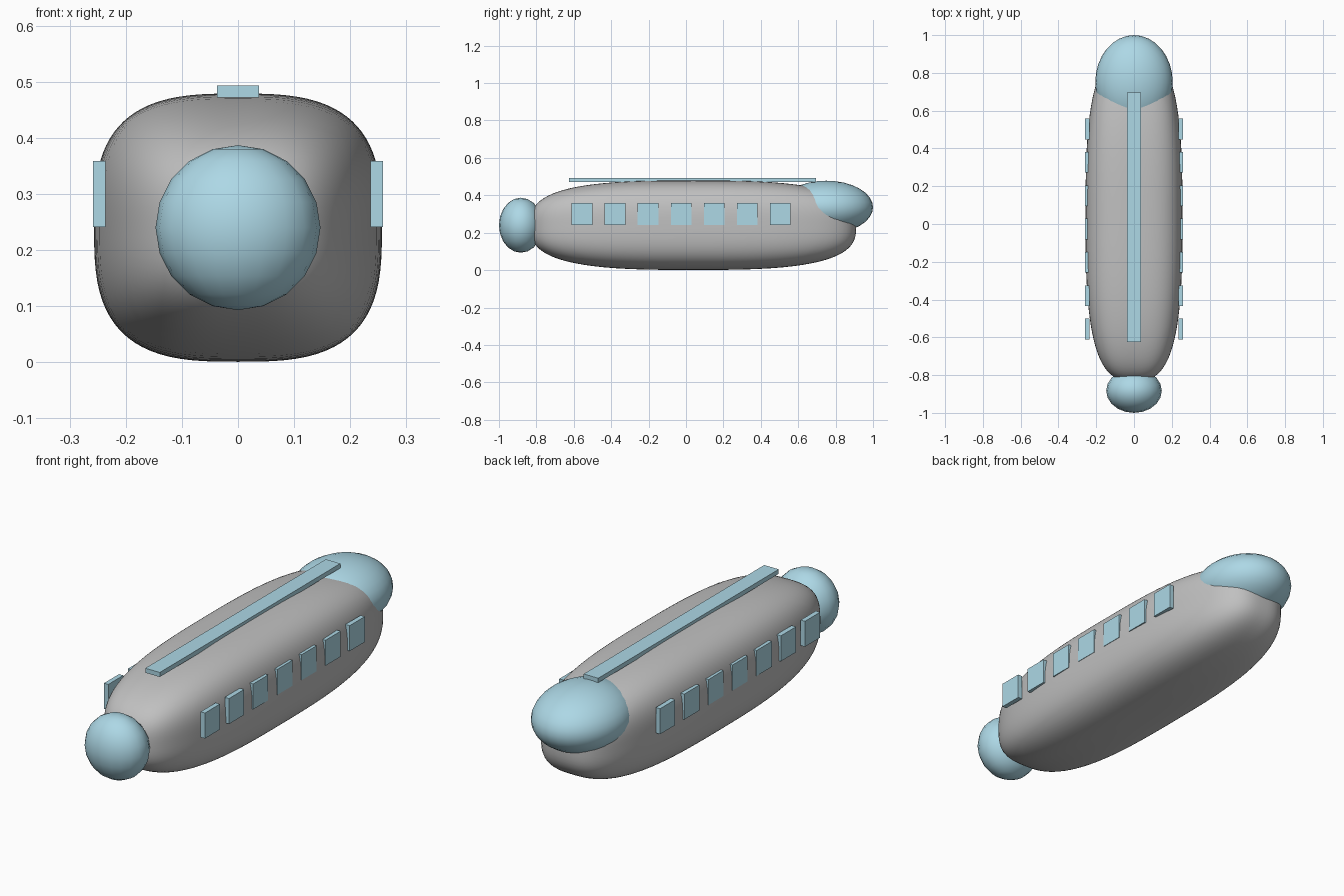
import bpy
import bmesh

default = bpy.data.objects.get("Cube")
if default:
    bpy.data.objects.remove(default)


def make_material(name, color):
    mat = bpy.data.materials.new(name)
    mat.use_nodes = True
    mat.diffuse_color = color
    mat.node_tree.nodes["Principled BSDF"].inputs["Base Color"].default_value = color
    return mat


silver = make_material("silver grey", (0.527, 0.527, 0.527, 1))
blue = make_material("pale blue", (0.418, 0.686, 0.791, 1))


def finish(name, bm, mat, smooth):
    mesh = bpy.data.meshes.new(name)
    bmesh.ops.recalc_face_normals(bm, faces=bm.faces)
    for face in bm.faces:
        face.smooth = smooth
    bm.to_mesh(mesh)
    bm.free()
    mesh.materials.append(mat)
    obj = bpy.data.objects.new(name, mesh)
    bpy.context.collection.objects.link(obj)
    return obj


def place(bm, center, scale):
    bmesh.ops.scale(bm, vec=scale, verts=bm.verts)
    bmesh.ops.translate(bm, vec=center, verts=bm.verts)


def box(name, center, size, mat):
    bm = bmesh.new()
    bmesh.ops.create_cube(bm, size=1)
    place(bm, center, size)
    return finish(name, bm, mat, False)


def ellipsoid(name, center, radii, segments, mat):
    bm = bmesh.new()
    bmesh.ops.create_uvsphere(bm, u_segments=segments, v_segments=segments // 2, radius=1)
    place(bm, center, radii)
    return finish(name, bm, mat, True)


# Hull: finely divided cube inflated to a squarish rounded body
bm = bmesh.new()
bmesh.ops.create_cube(bm, size=2)
bmesh.ops.subdivide_edges(bm, edges=bm.edges, cuts=23, use_grid_fill=True)
for v in bm.verts:
    v.co /= sum(abs(c) ** 3 for c in v.co) ** (1 / 3)
place(bm, (0, 0.04, 0.24), (0.2565, 0.87, 0.239))
finish("hull", bm, silver, True)

# Rounded ends
ellipsoid("front_ball", (0, -0.883, 0.24), (0.147, 0.117, 0.147), 20, blue)
ellipsoid("rear_dome", (0, 0.75, 0.336), (0.205, 0.25, 0.142), 32, blue)

# Strip along the roof
box("roof_strip", (0, 0.035, 0.4825), (0.074, 1.32, 0.021), blue)

# Row of windows on each side
for side, sign in (("left", 1), ("right", -1)):
    for i in range(7):
        box(f"{side}_window_{i + 1}", (sign * 0.2475, -0.556 + 0.1765 * i, 0.3),
            (0.022, 0.11, 0.118), blue)
